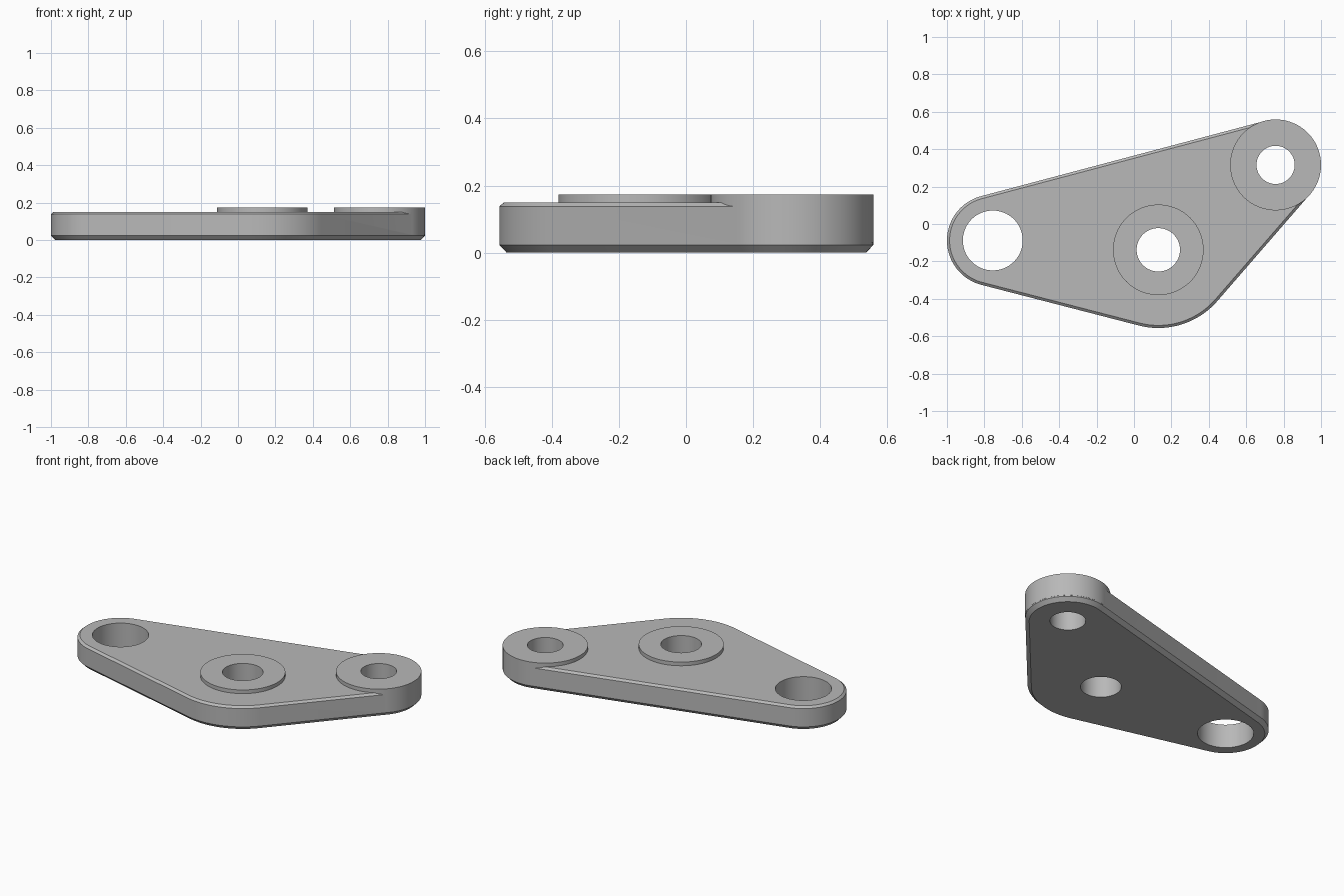
import bpy, bmesh, math
from mathutils import Vector

default = bpy.data.objects.get("Cube")
if default:
    bpy.data.objects.remove(default, do_unlink=True)

# One plain grey metal
grey = bpy.data.materials.new("grey_metal")
grey.use_nodes = True
colour = (0.48, 0.48, 0.48, 1)
grey.diffuse_color = colour
grey.node_tree.nodes["Principled BSDF"].inputs["Base Color"].default_value = colour

# Lobes in counter-clockwise order: centre, outer radius, hole radius
LOBES = [
    (Vector((-0.755, -0.088)), 0.245, 0.16),
    (Vector((0.13, -0.138)), 0.418, 0.116),
    (Vector((0.757, 0.316)), 0.242, 0.102),
]
PLATE_TOP, BOSS_TOP = 0.15, 0.173
ARC_STEPS = 40


def new_object(name, bm):
    bmesh.ops.recalc_face_normals(bm, faces=bm.faces)
    mesh = bpy.data.meshes.new(name)
    bm.to_mesh(mesh)
    bm.free()
    obj = bpy.data.objects.new(name, mesh)
    bpy.context.collection.objects.link(obj)
    mesh.materials.append(grey)
    return obj


def cylinder(name, centre, radius, low, high):
    bm = bmesh.new()
    bmesh.ops.create_cone(bm, cap_ends=True, segments=96, radius1=radius,
                          radius2=radius, depth=high - low)
    bmesh.ops.translate(bm, verts=bm.verts, vec=(*centre, (low + high) / 2))
    return new_object(name, bm)


def tangent_angle(a, b):
    """Outward normal direction of the straight edge joining two lobes."""
    d = b[0] - a[0]
    return math.atan2(d.y, d.x) - math.acos((a[1] - b[1]) / d.length)


def outline(inset):
    """Rounded lobes joined by their tangents, shrunk by the inset."""
    points = []
    for i, (centre, radius, _) in enumerate(LOBES):
        start = tangent_angle(LOBES[i - 1], LOBES[i])
        end = tangent_angle(LOBES[i], LOBES[(i + 1) % 3])
        sweep = (end - start) % math.tau
        for k in range(ARC_STEPS + 1):
            t = start + sweep * k / ARC_STEPS
            points.append(centre + (radius - inset) * Vector((math.cos(t), math.sin(t))))
    return points


# Plate with chamfered lower and upper rims
bm = bmesh.new()
rings = []
for z, inset in ((0, 0.022), (0.023, 0), (0.138, 0), (PLATE_TOP, 0.014)):
    rings.append([bm.verts.new((p.x, p.y, z)) for p in outline(inset)])
for low, high in zip(rings, rings[1:]):
    for i in range(len(low)):
        bm.faces.new((low[i - 1], low[i], high[i], high[i - 1]))
bm.faces.new(rings[0])
bm.faces.new(rings[-1])
plate = new_object("lever_plate", bm)

# Raised bosses, the corner one running down the side wall
bosses = [
    cylinder("centre_boss", LOBES[1][0], 0.242, 0.1, BOSS_TOP),
    cylinder("corner_boss", LOBES[2][0], 0.243, 0.03, BOSS_TOP),
]
# Through holes
cutters = [cylinder("hole_cutter", c, hole, -0.1, 0.3) for c, _, hole in LOBES]

bpy.ops.object.select_all(action="DESELECT")
bpy.context.view_layer.objects.active = plate
plate.select_set(True)
for operation, tools in (("UNION", bosses), ("DIFFERENCE", cutters)):
    for tool in tools:
        mod = plate.modifiers.new(tool.name, "BOOLEAN")
        mod.operation = operation
        mod.solver = "EXACT"
        mod.object = tool
        bpy.ops.object.modifier_apply(modifier=mod.name)
        bpy.data.objects.remove(tool, do_unlink=True)

bpy.ops.object.shade_smooth_by_angle(angle=math.radians(25))
